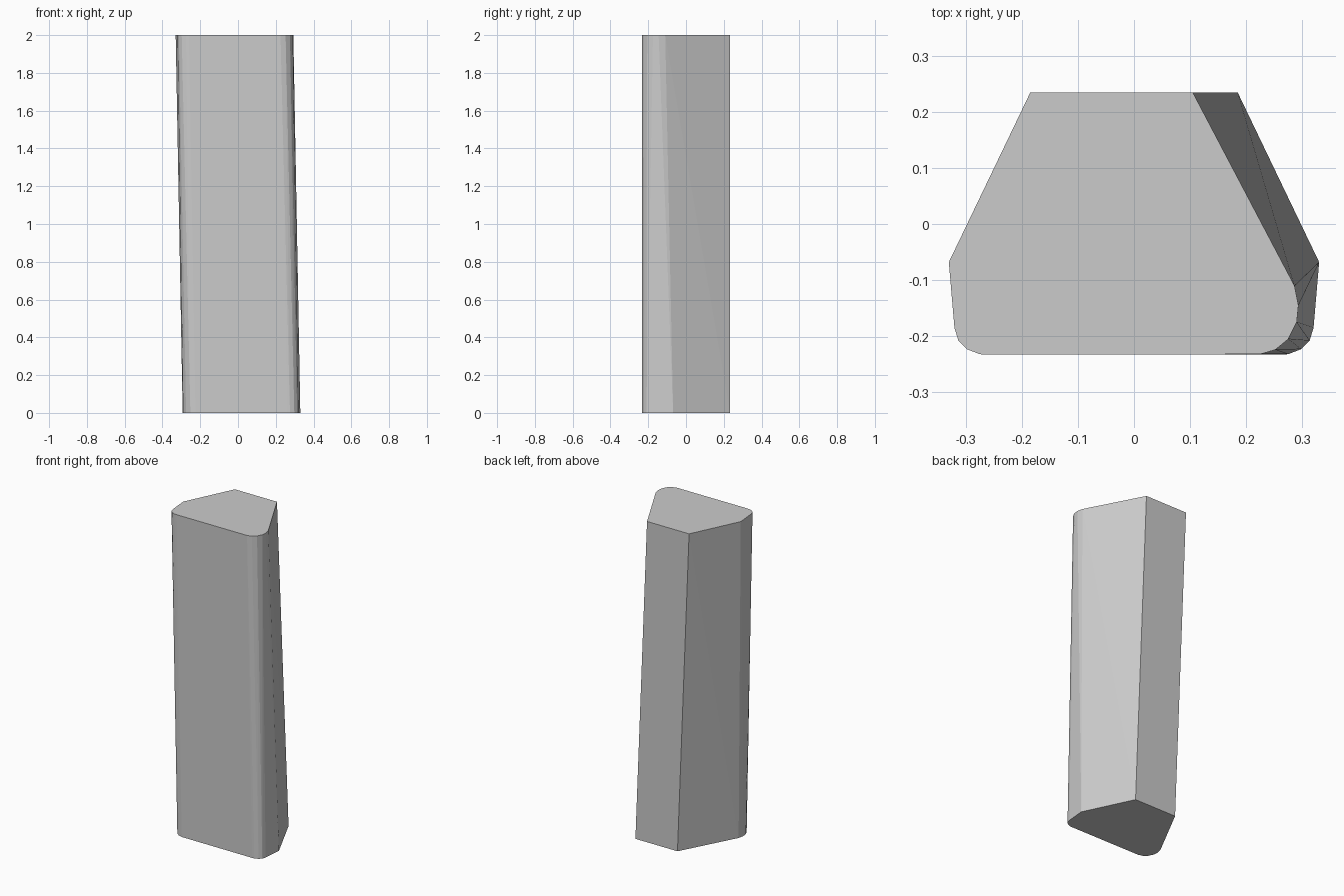
import bpy, bmesh

if "Cube" in bpy.data.objects:
    bpy.data.objects.remove(bpy.data.objects["Cube"])

# Cross-section side chains, ordered from back to front (right-hand side)
tight = [(0.105, 0.234), (0.286, -0.11), (0.293, -0.145), (0.29, -0.175),
         (0.275, -0.205), (0.252, -0.224), (0.225, -0.232)]
wide = [(0.185, 0.234), (0.33, -0.068), (0.32, -0.185), (0.313, -0.208),
        (0.298, -0.223), (0.275, -0.232), (0.26, -0.233)]
HEIGHT = 2.0

bm = bmesh.new()


def chain(points, sign, z):
    return [bm.verts.new((sign * x, y, z)) for x, y in points]


# The bottom outline is the top outline mirrored, so the block twists as it rises
right_low, right_top = chain(wide, 1, 0), chain(tight, 1, HEIGHT)
left_low, left_top = chain(tight, -1, 0), chain(wide, -1, HEIGHT)

# Slanted sides and rounded front corners, triangulated along the twist
for a, b in ((right_low, right_top), (left_top, left_low)):
    for i in range(len(a) - 1):
        bm.faces.new((a[i], a[i + 1], b[i + 1]))
        bm.faces.new((a[i], b[i + 1], b[i]))

# Flat front, back, top and bottom
for i in (0, -1):
    bm.faces.new((left_low[i], right_low[i], right_top[i], left_top[i]))
for left, right in ((left_low, right_low), (left_top, right_top)):
    bm.faces.new(left + right[::-1])

bmesh.ops.recalc_face_normals(bm, faces=bm.faces[:])
mesh = bpy.data.meshes.new("slanted_block")
bm.to_mesh(mesh)
bm.free()
block = bpy.data.objects.new("slanted_block", mesh)
bpy.context.collection.objects.link(block)
